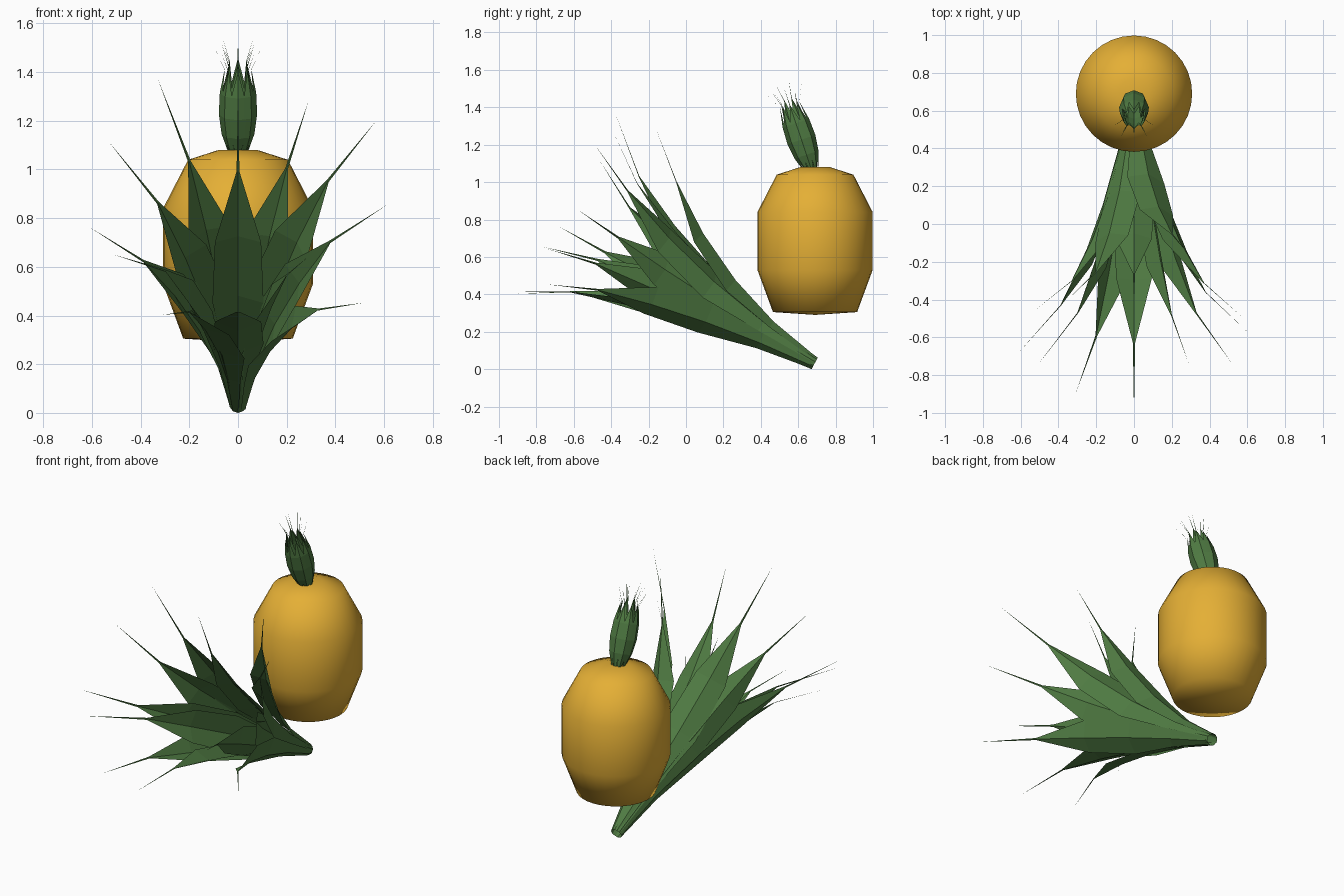
import bpy, bmesh, math
from mathutils import Vector as V

if "Cube" in bpy.data.objects:
    bpy.data.objects.remove(bpy.data.objects["Cube"])


def material(name, rgb):
    m = bpy.data.materials.new(name)
    m.diffuse_color = (*rgb, 1)
    m.use_nodes = True
    m.node_tree.nodes["Principled BSDF"].inputs["Base Color"].default_value = m.diffuse_color
    return m


GOLD = material("golden_rind", (0.78, 0.43, 0.036))
GREEN = material("leaf_green", (0.08, 0.2, 0.056))


def finish(bm, name, mat):
    me = bpy.data.meshes.new(name)
    bm.to_mesh(me)
    bm.free()
    me.materials.append(mat)
    ob = bpy.data.objects.new(name, me)
    bpy.context.collection.objects.link(ob)
    return ob


# Blade: (position along the curve, half width)
STATIONS = [(0, 0.022), (0.25, 0.052), (0.5, 0.105), (0.75, 0.095), (1, 0.006)]


def leaf(bm, base, ctrl, shoulder, tip, out, scale=1.0, cup=0.4, root=1.0):
    """Folded blade along a curve, ending in a thin needle."""
    rows = []
    for t, w in STATIONS:
        w *= scale * (root if t < 0.3 else 1)
        p = base * (1 - t) ** 2 + ctrl * 2 * t * (1 - t) + shoulder * t * t
        tan = ((ctrl - base) * (1 - t) + (shoulder - ctrl) * t).normalized()
        inward = -(out - tan * out.dot(tan)).normalized()
        side = tan.cross(inward)
        rows.append([bm.verts.new(p + side * w * u + inward * w * cup * abs(u))
                     for u in (-1, 0, 1)])
    for a, b in zip(rows, rows[1:]):
        for i in range(2):
            bm.faces.new((a[i], a[i + 1], b[i + 1], b[i]))
    end = bm.verts.new(tip)
    for i in range(2):
        bm.faces.new((rows[-1][i], rows[-1][i + 1], end))


# Fruit: lathed rounded barrel, smooth all over
CENTRE = V((0, 0.69, 0))
profile = [(0, 0.29), (0.225, 0.305), (0.308, 0.53), (0.308, 0.84),
           (0.205, 1.04), (0.08, 1.08), (0, 1.08)]
bm = bmesh.new()
vs = [bm.verts.new(CENTRE + V((r, 0, z))) for r, z in profile]
es = [bm.edges.new(p) for p in zip(vs, vs[1:])]
bmesh.ops.spin(bm, geom=vs + es, cent=CENTRE, axis=(0, 0, 1),
               angle=math.tau, steps=32, use_duplicate=False)
bmesh.ops.remove_doubles(bm, verts=bm.verts, dist=1e-4)
bmesh.ops.recalc_face_normals(bm, faces=bm.faces)
for f in bm.faces:
    f.smooth = True
finish(bm, "fruit", GOLD)

# Plant leaves: blade end and needle tip of each leaf
AXIS = V((0, -0.88, 0.47)).normalized()
ROOT = V((0, 0.688, 0.048))
leaves = [
    ((0.0, -0.26, 1.01), (0.0, -0.40, 1.31)),
    ((0.2, -0.05, 1.02), (0.29, -0.16, 1.30)),
    ((-0.2, -0.25, 1.05), (-0.33, -0.38, 1.39)),
    ((0.37, -0.31, 0.97), (0.57, -0.49, 1.22)),
    ((-0.33, -0.30, 0.88), (-0.53, -0.46, 1.13)),
    ((0.38, -0.36, 0.72), (0.61, -0.58, 0.87)),
    ((-0.39, -0.43, 0.64), (-0.61, -0.68, 0.78)),
    ((-0.30, -0.47, 0.60), (-0.52, -0.76, 0.67)),
    ((0.20, -0.48, 0.58), (0.29, -0.74, 0.66)),
    ((0.33, -0.47, 0.44), (0.52, -0.74, 0.47)),
    ((-0.20, -0.59, 0.43), (-0.31, -0.90, 0.42)),
    ((0.0, -0.63, 0.43), (0.0, -1.0, 0.43)),
]
bm = bmesh.new()
for s, t in leaves:
    s, t = V(s), V(t)
    chord = s - ROOT
    out = (chord - AXIS * chord.dot(AXIS)).normalized()
    base = ROOT + out * 0.035
    aim = chord.normalized().lerp(AXIS, 0.68).normalized()
    leaf(bm, base, base + aim * chord.length * 0.5, s, t, out)
low = min(v.co.z for v in bm.verts)
bmesh.ops.translate(bm, verts=bm.verts, vec=(0, 0, -low))
finish(bm, "plant_leaves", GREEN)

# Crown: tight tilted tuft in two rings
C_AXIS = V((0, -0.32, 0.95)).normalized()
C_ROOT = V((0, 0.67, 1.07))
X = V((1, 0, 0))
Y = C_AXIS.cross(X)
bm = bmesh.new()
for n, height, k in ((8, 0.36, 1.0), (6, 0.39, 0.75)):
    for i in range(n):
        a = math.tau * (i + 0.5 * (n == 6)) / n
        rad = X * math.cos(a) + Y * math.sin(a)
        leaf(bm, C_ROOT + rad * 0.04 * k,
             C_ROOT + C_AXIS * height * 0.42 + rad * 0.11 * k,
             C_ROOT + C_AXIS * height + rad * 0.055 * k,
             C_ROOT + C_AXIS * (height + 0.1) + rad * 0.1 * k,
             rad, 0.3, 0.4, 1.7)
finish(bm, "crown_leaves", GREEN)
